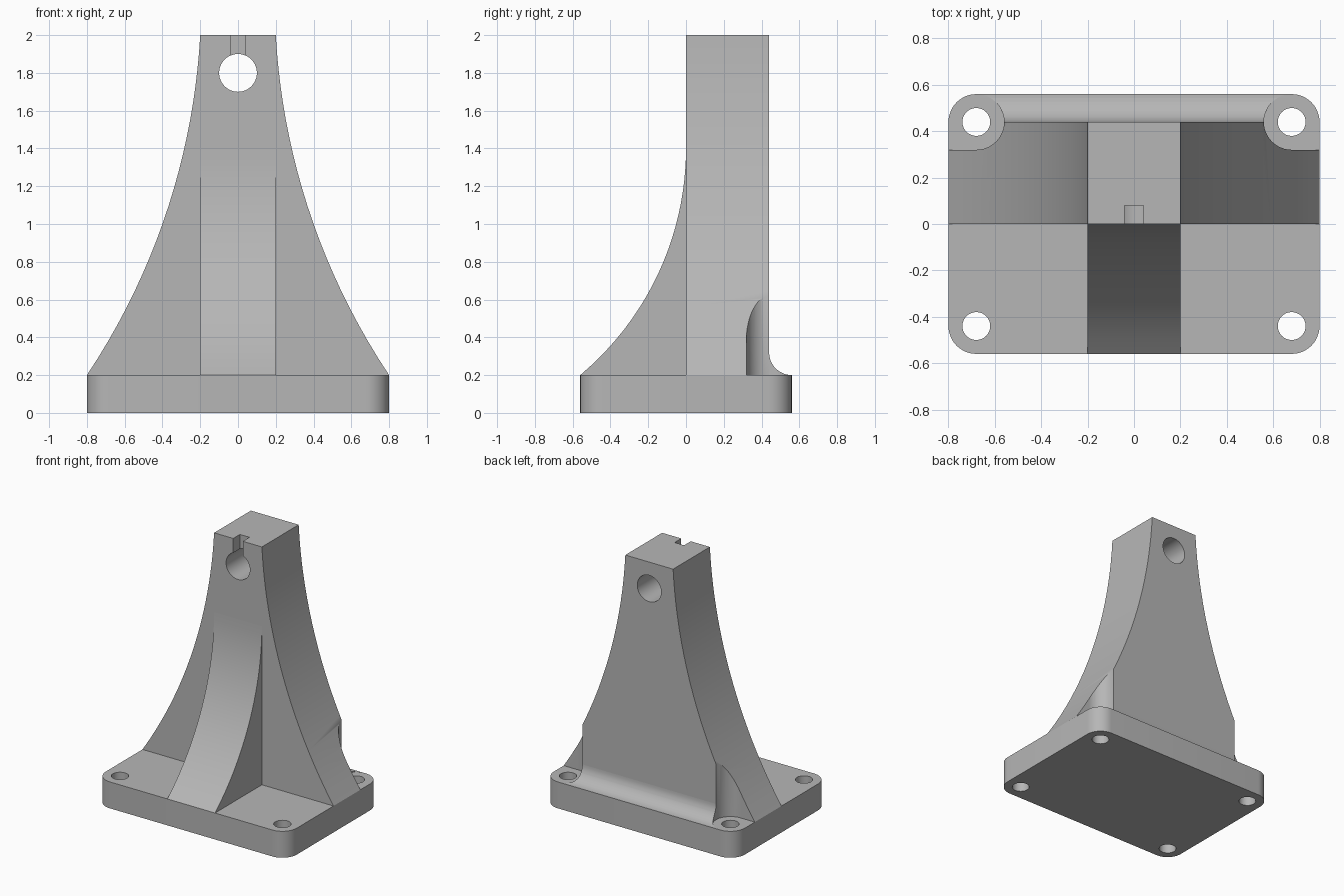
import bpy, bmesh
from math import sin, cos, pi, sqrt, radians
from mathutils import Vector

cube = bpy.data.objects.get("Cube")
if cube:
    bpy.data.objects.remove(cube, do_unlink=True)

grey = bpy.data.materials.new("cast_grey")
grey.use_nodes = True
grey.diffuse_color = (0.47, 0.47, 0.47, 1)
grey.node_tree.nodes["Principled BSDF"].inputs["Base Color"].default_value = (0.47, 0.47, 0.47, 1)

W, D, T, R = 0.8, 0.56, 0.2, 0.12      # half width, half depth, plate thickness, corner radius
HX, HY = W - R, D - R                  # bolt hole centres
TOP = 2.0


def prism(name, outline, axis, lo, hi):
    """Extrude a 2D outline along an axis from lo to hi."""
    place = {"x": lambda a, b, c: (c, a, b),
             "y": lambda a, b, c: (a, c, b),
             "z": lambda a, b, c: (a, b, c)}[axis]
    bm = bmesh.new()
    ends = [[bm.verts.new(place(a, b, c)) for a, b in outline] for c in (lo, hi)]
    n = len(outline)
    bm.faces.new(ends[0])
    bm.faces.new(ends[1])
    for i in range(n):
        j = (i + 1) % n
        bm.faces.new((ends[0][i], ends[0][j], ends[1][j], ends[1][i]))
    bmesh.ops.recalc_face_normals(bm, faces=bm.faces)
    mesh = bpy.data.meshes.new(name)
    bm.to_mesh(mesh)
    bm.free()
    mesh.materials.append(grey)
    obj = bpy.data.objects.new(name, mesh)
    bpy.context.collection.objects.link(obj)
    return obj


def arc(cx, cy, r, start, end, steps):
    angles = [radians(start + (end - start) * i / steps) for i in range(steps + 1)]
    return [(cx + r * cos(a), cy + r * sin(a)) for a in angles]


def circle(cx, cy, r, steps=48):
    return arc(cx, cy, r, 0, 360, steps)[:-1]


def cut(obj, cutter):
    cutter.hide_render = True
    mod = obj.modifiers.new("cut", "BOOLEAN")
    mod.operation = "DIFFERENCE"
    mod.solver = "EXACT"
    mod.object = cutter
    bpy.context.view_layer.objects.active = obj
    bpy.ops.object.modifier_apply(modifier=mod.name)
    bpy.data.objects.remove(cutter, do_unlink=True)


# Base plate with rounded corners and bolt holes
outline = []
for sx, sy, a in ((1, 1, 0), (-1, 1, 90), (-1, -1, 180), (1, -1, 270)):
    outline += arc(sx * HX, sy * HY, R, a, a + 90, 12)
plate = prism("base_plate", outline, "z", 0, T)
for sx in (-1, 1):
    for sy in (-1, 1):
        cut(plate, prism("bolt_hole", circle(sx * HX, sy * HY, 0.06), "z", -0.1, T + 0.1))

# Tapered upright with concave flanks
STEPS = 20
heights = [T + (TOP - T) * i / STEPS for i in range(STEPS + 1)]
flank = [(3.8 - sqrt(13 - (z - 2.2) ** 2), z) for z in heights]
upright = prism("upright", flank + [(-x, z) for x, z in reversed(flank)], "y", 0, HY)

# Cove along the back foot of the upright
cove = prism("back_cove", [(HY, T)] + arc(D, T + R, R, 270, 180, 12), "x", -W, W)

# Bolt head clearance in the back corners
for part in (upright, cove):
    for s in (-1, 1):
        shape = arc(HX, HY, R, 90, 270, 24) + [(W + 0.1, HY - R), (W + 0.1, D)]
        cut(part, prism("clearance", [(s * x, y) for x, y in shape], "z", T - 0.1, 1))

# Shaft bore and its keyway
cut(upright, prism("bore", circle(0, 1.8, 0.1), "y", -0.1, D))
key = [(-0.04, 1.8), (0.04, 1.8), (0.04, TOP + 0.1), (-0.04, TOP + 0.1)]
cut(upright, prism("keyway", key, "y", -0.1, 0.08))

# Front rib, curving up into the upright
RISE = 1.2
RAD = (RISE ** 2 + D ** 2) / (2 * D)
curve = []
for i in range(STEPS + 1):
    z = RISE * i / STEPS
    curve.append((sqrt(RAD ** 2 - (RISE - z) ** 2) - RAD, T + z))
rib = prism("front_rib", curve + [(0, T)], "x", -0.2, 0.2)

# Smooth shading with sharp edges kept
for obj in bpy.context.view_layer.objects:
    obj.select_set(obj in (plate, upright, cove, rib))
bpy.context.view_layer.objects.active = plate
bpy.ops.object.shade_smooth_by_angle(angle=radians(30))
